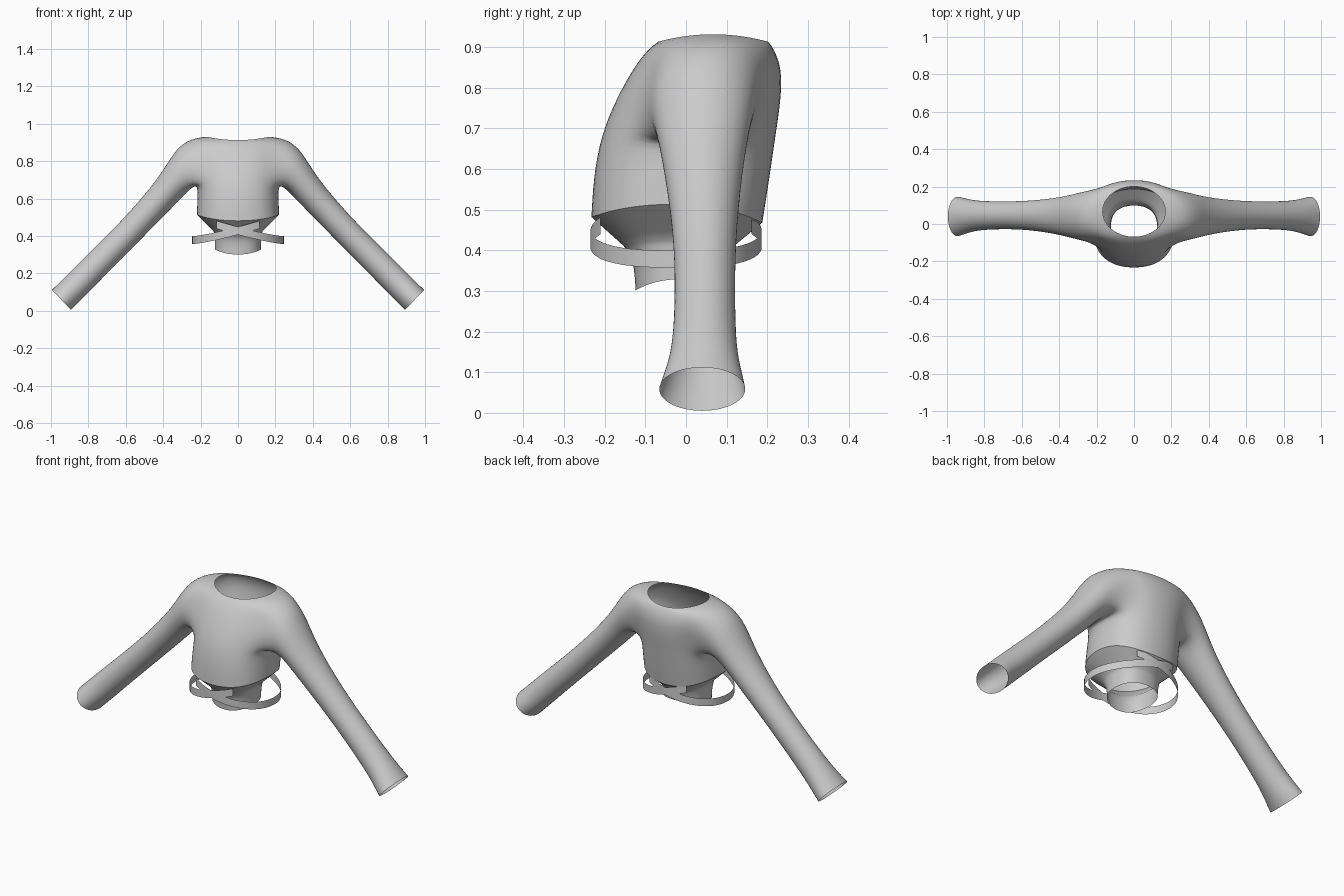
import bpy, bmesh, math
from mathutils import Vector

if "Cube" in bpy.data.objects:
    bpy.data.objects.remove(bpy.data.objects["Cube"])

cloth = bpy.data.materials.new("grey cloth")
cloth.diffuse_color = (0.6, 0.6, 0.6, 1)
cloth.use_nodes = True
cloth.node_tree.nodes["Principled BSDF"].inputs["Base Color"].default_value = cloth.diffuse_color
N = 16          # columns around the torso
GROW = 1.03     # makes up for the shrink of subdivision


def finish(name, bm, levels):
    bmesh.ops.recalc_face_normals(bm, faces=bm.faces)
    mesh = bpy.data.meshes.new(name)
    bm.to_mesh(mesh)
    bm.free()
    mesh.materials.append(cloth)
    ob = bpy.data.objects.new(name, mesh)
    bpy.context.collection.objects.link(ob)
    bpy.context.view_layer.objects.active = ob
    ob.select_set(True)
    if levels:
        sub = ob.modifiers.new("smooth", 'SUBSURF')
        sub.levels = sub.render_levels = levels
    for p in mesh.polygons:
        p.use_smooth = True
    return ob


def spow(v, e):
    return math.copysign(abs(v) ** e, v)


# Torso rings, bottom to neck: half width, front y, back y, z at front, side, back
ROWS = [(.125, -.125, .10, .30, .33, .345),
        (.125, -.130, .105, .38, .38, .38),
        (.130, -.155, .12, .41, .425, .41),
        (.222, -.235, .19, .48, .515, .465),
        (.220, -.230, .208, .58, .58, .58),
        (.215, -.212, .222, .68, .68, .68),
        (.225, -.175, .236, .77, .78, .77),
        (.250, -.125, .238, .86, .84, .85),
        (.255, -.092, .215, .895, .922, .90),
        (.170, -.070, .203, .912, .932, .912)]

bm = bmesh.new()
grid = []
for rx, yf, yb, zf, zs, zb in ROWS:
    ring = []
    e = 1 if rx == .17 else .85
    for k in range(N):
        a = 2 * math.pi * k / N
        s, c = math.sin(a), math.cos(a)
        y = (yf + yb) / 2 - spow(c, e) * (yb - yf) / 2 * 1.01
        z = zs * s * s + (zf if c > 0 else zb) * c * c
        ring.append(bm.verts.new((rx * spow(s, e) * 1.01, y, z)))
    grid.append(ring)

# Torso faces, leaving an armhole on each side
for r in range(len(ROWS) - 1):
    for k in range(N):
        if 5 <= r <= 7 and (2 <= k <= 5 or 10 <= k <= 13):
            continue
        j = (k + 1) % N
        bm.faces.new((grid[r][k], grid[r][j], grid[r + 1][j], grid[r + 1][k]))

# Sleeves: upper x, z, lower x, z, centre y, half depth
SLEEVE = [(.335, .868, .255, .655, .04, .128),
          (.417, .715, .335, .570, .042, .102),
          (.604, .500, .500, .402, .046, .077),
          (.750, .354, .650, .252, .047, .073),
          (.900, .207, .800, .098, .045, .078),
          (.965, .141, .863, .034, .042, .098),
          (.995, .112, .893, .005, .040, .106)]
HOLE = [(5, 4), (5, 5), (5, 6), (6, 6), (7, 6), (8, 6), (8, 5),
        (8, 4), (8, 3), (8, 2), (7, 2), (6, 2), (5, 2), (5, 3)]
M = len(HOLE)
for side in (1, -1):
    last = [grid[r][c if side > 0 else (N - c) % N] for r, c in HOLE]
    for ux, uz, lx, lz, cy, hd in SLEEVE:
        up, low = Vector((ux, cy, uz)), Vector((lx, cy, lz))
        mid, half = (up + low) / 2, (up - low) / 2
        ring = []
        for i in range(M):
            a = 2 * math.pi * i / M
            p = mid - half * math.cos(a) * GROW
            p.y += hd * math.sin(a) * GROW
            ring.append(bm.verts.new((p.x * side, p.y, p.z)))
        for i in range(M):
            j = (i + 1) % M
            bm.faces.new((last[i], last[j], ring[j], ring[i]))
        last = ring

# Sharp hem where the body turns in towards the waistband
crease = bm.edges.layers.float.new("crease_edge")
for r, amount in ((3, 1.0), (2, .6)):
    for k in range(N):
        edge = bm.edges.get((grid[r][k], grid[r][(k + 1) % N]))
        edge[crease] = amount
        edge.smooth = r != 3
finish("top_with_sleeves", bm, 2)

# Straps: each loops round one side and crosses the other at front and back
for side, name in ((1, "strap_right"), (-1, "strap_left")):
    bm = bmesh.new()
    last = None
    STEPS = 36
    for i in range(STEPS + 1):
        t = math.radians(-28 + 236 * i / STEPS)
        x, c = .245 * math.sin(t), math.cos(t)
        y = -.022 - (.213 if c > 0 else .208) * c
        z = .378 + .05 * (1 - max(-.6, math.sin(t))) ** 1.3
        pair = [bm.verts.new((side * x, y, z + d)) for d in (-.021, .021)]
        if last:
            bm.faces.new((last[0], pair[0], pair[1], last[1]))
        last = pair
    finish(name, bm, 0)
